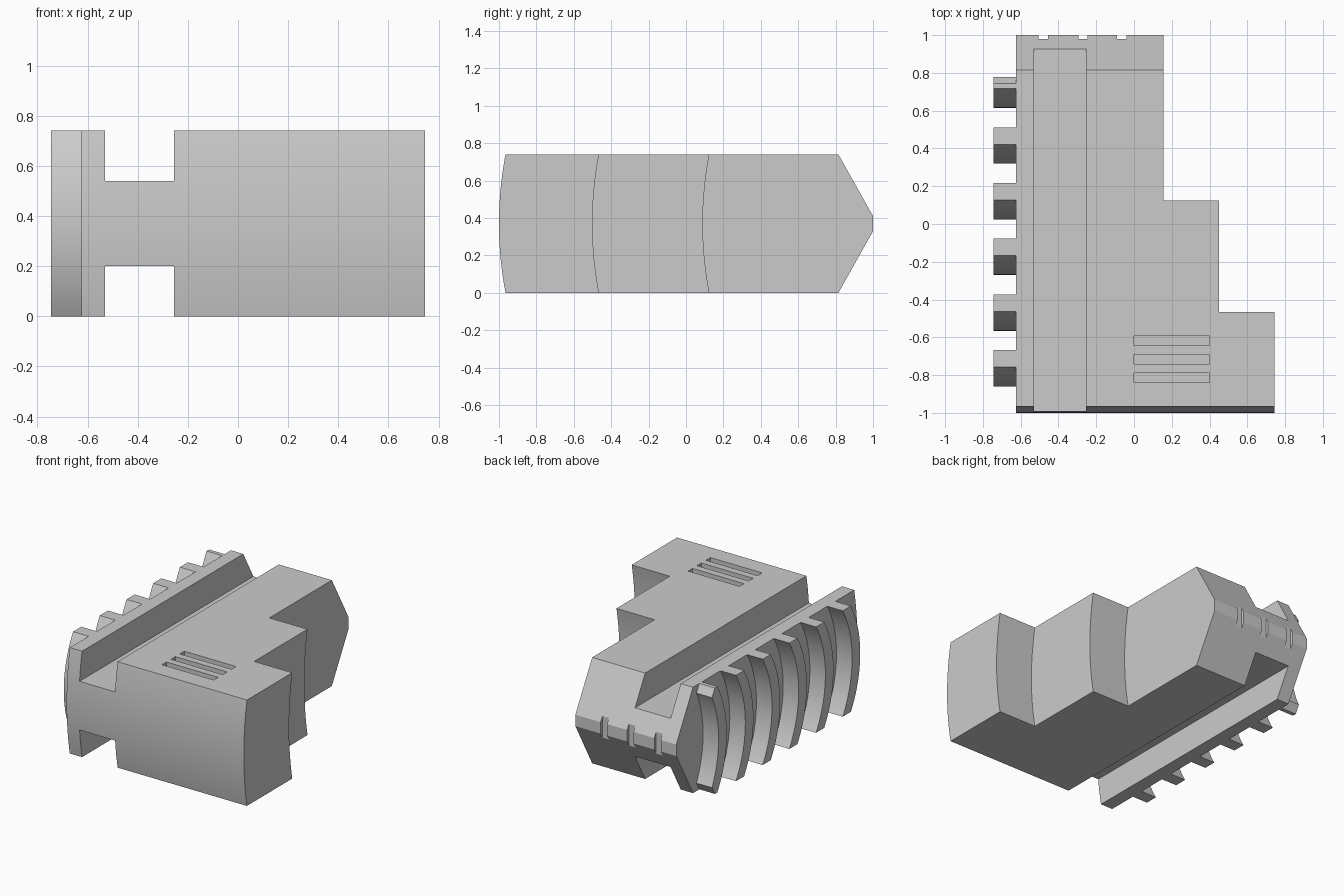
import bpy, bmesh, math

if "Cube" in bpy.data.objects:
    bpy.data.objects.remove(bpy.data.objects["Cube"], do_unlink=True)

HEIGHT = 0.74
MID = HEIGHT / 2

grey = bpy.data.materials.new("light grey")
grey.use_nodes = True
grey.diffuse_color = (0.6, 0.6, 0.6, 1)
grey.node_tree.nodes["Principled BSDF"].inputs["Base Color"].default_value = (0.6, 0.6, 0.6, 1)


def prism(name, profile, x0, x1):
    """Extrude a (y, z) outline from x0 to x1."""
    bm = bmesh.new()
    face = bm.faces.new([bm.verts.new((x0, y, z)) for y, z in profile])
    out = bmesh.ops.extrude_face_region(bm, geom=[face])
    moved = [v for v in out["geom"] if isinstance(v, bmesh.types.BMVert)]
    bmesh.ops.translate(bm, verts=moved, vec=(x1 - x0, 0, 0))
    bmesh.ops.recalc_face_normals(bm, faces=bm.faces)
    mesh = bpy.data.meshes.new(name)
    bm.to_mesh(mesh)
    bm.free()
    mesh.materials.append(grey)
    ob = bpy.data.objects.new(name, mesh)
    bpy.context.collection.objects.link(ob)
    return ob


def box(name, x0, x1, y0, y1, z0, z1):
    return prism(name, [(y0, z0), (y1, z0), (y1, z1), (y0, z1)], x0, x1)


def arc(y_edge, sag, z0=0.0, z1=HEIGHT, n=20):
    """Points from z0 up to z1 bowing towards the front by sag at mid height."""
    radius = (MID ** 2 + sag ** 2) / (2 * sag)
    pts = []
    for i in range(n + 1):
        z = z0 + (z1 - z0) * i / n
        pts.append((y_edge - sag + radius - math.sqrt(radius ** 2 - (z - MID) ** 2), z))
    return pts


def select(ob):
    bpy.ops.object.select_all(action="DESELECT")
    ob.select_set(True)
    bpy.context.view_layer.objects.active = ob


def cut(ob, cutter):
    mod = ob.modifiers.new("cut", "BOOLEAN")
    mod.operation = "DIFFERENCE"
    mod.solver = "EXACT"
    mod.object = cutter
    select(ob)
    bpy.ops.object.modifier_apply(modifier=mod.name)
    bpy.data.objects.remove(cutter, do_unlink=True)


def smooth(ob):
    select(ob)
    bpy.ops.object.shade_smooth_by_angle(angle=math.radians(25))


# Body: bowed front, wedge-shaped back
rear = [(0.815, HEIGHT), (1.0, 0.41), (1.0, 0.33), (0.815, 0)]
body = prism("body", arc(-0.965, 0.035) + rear, -0.625, 0.745)

# Stepped left side, each step following the bow of the front
for x, y in ((0.45, -0.465), (0.155, 0.125)):
    bow = arc(y, 0.035, -0.1, HEIGHT + 0.1)
    cut(body, prism("step_cutter", bow + [(1.2, HEIGHT + 0.1), (1.2, -0.1)], x, 0.9))

# Long grooves above and below
for z0, z1 in ((0.54, 0.9), (-0.1, 0.2)):
    cut(body, box("groove_cutter", -0.53, -0.255, -1.2, 1.2, z0, z1))

# Three vents in the top
for i in range(3):
    y = -0.815 + i * 0.0985
    cut(body, box("vent_cutter", 0, 0.4, y - 0.025, y + 0.025, HEIGHT - 0.04, 0.9))

# Three notches across the back tip
for x in (-0.48, -0.27, -0.065):
    cut(body, box("notch_cutter", x - 0.025, x + 0.025, 0.98, 1.2, 0.1, 0.65))
smooth(body)

# Curved ribs along the right side
for i in range(6):
    y = -0.757 + i * 0.2948
    outline = arc(y, 0.103) + arc(y + 0.09, 0.103)[::-1]
    rib = prism(f"rib_{i + 1}", outline, -0.745, -0.625)
    if i == 5:
        # The last rib is bevelled in line with the back wedge
        for s in (1, -1):
            slope = [(0.745 - 0.115, MID + s * (MID + 0.2)), (0.745 + 0.115, MID + s * (MID - 0.2)),
                     (1.2, MID + s * (MID - 0.2)), (1.2, MID + s * (MID + 0.2))]
            cut(rib, prism("bevel_cutter", slope, -0.9, -0.5))
    smooth(rib)
